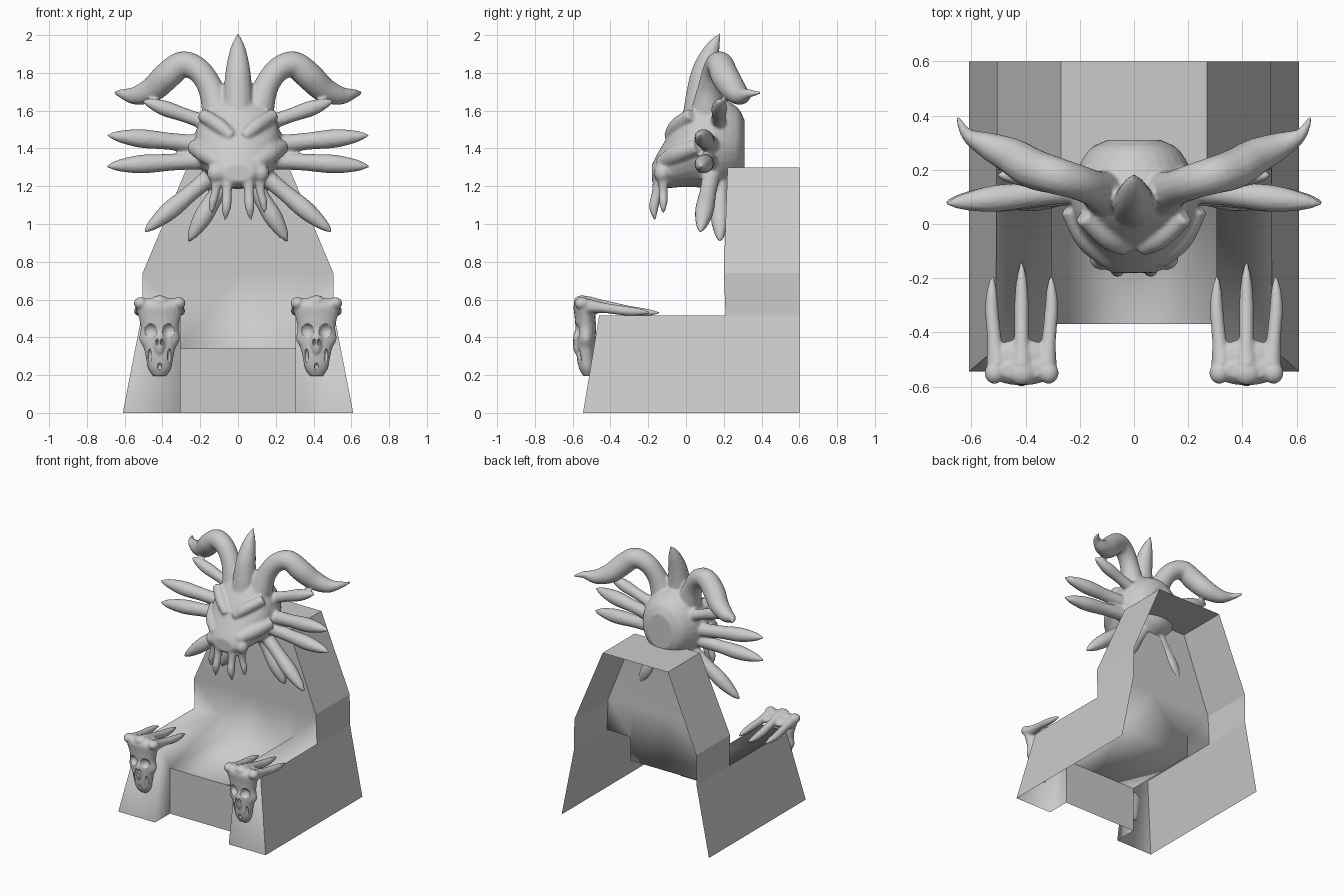
import bpy, bmesh, math
from mathutils import Vector

if "Cube" in bpy.data.objects:
    bpy.data.objects.remove(bpy.data.objects["Cube"])

X, Y, Z = Vector((1, 0, 0)), Vector((0, 1, 0)), Vector((0, 0, 1))


def loft(bm, rings, n=20):
    """Closed skin through elliptical rings (centre, u half axis, v half axis)."""
    loops = []
    for c, u, v in rings:
        loops.append([bm.verts.new(c + u * math.cos(2 * math.pi * i / n) + v * math.sin(2 * math.pi * i / n))
                      for i in range(n)])
    for a, b in zip(loops, loops[1:]):
        for i in range(n):
            j = (i + 1) % n
            bm.faces.new((a[i], a[j], b[j], b[i]))
    bm.faces.new(loops[0][::-1])
    bm.faces.new(loops[-1])


def spline(pts, steps=5):
    """Catmull-Rom through tuples of any length."""
    p = [Vector(q) for q in pts]
    p = [p[0] * 2 - p[1]] + p + [p[-1] * 2 - p[-2]]
    out = []
    for a, b, c, d in zip(p, p[1:], p[2:], p[3:]):
        for s in range(steps):
            t = s / steps
            out.append(0.5 * (2 * b + (c - a) * t + (2 * a - 5 * b + 4 * c - d) * t * t
                              + (3 * b - a - 3 * c + d) * t ** 3))
    return out + [p[-2]]


def tube(bm, pts, both=True):
    """Tapering horn through (x, y, z, radius) points, mirrored in x if asked."""
    path = spline(pts)
    for s in ((1, -1) if both else (1,)):
        pos = [Vector((q[0] * s, q[1], q[2])) for q in path]
        rings, u = [], None
        for i, c in enumerate(pos):
            d = (pos[min(i + 1, len(pos) - 1)] - pos[max(i - 1, 0)]).normalized()
            u = (u if u else (Y if abs(d.y) < 0.8 else X))
            u = (u - d * u.dot(d)).normalized()
            r = max(path[i][3], 0.003)
            rings.append((c, u * r, d.cross(u) * r))
        loft(bm, rings, 14)


def blob(bm, c, r, both=True):
    for s in ((1, -1) if both else (1,)):
        vs = bmesh.ops.create_uvsphere(bm, u_segments=20, v_segments=12, radius=1)['verts']
        for v in vs:
            v.co = Vector((v.co.x * r[0] + c[0] * s, v.co.y * r[1] + c[1], v.co.z * r[2] + c[2]))


def make(name, bm):
    bmesh.ops.recalc_face_normals(bm, faces=bm.faces)
    me = bpy.data.meshes.new(name)
    bm.to_mesh(me)
    bm.free()
    ob = bpy.data.objects.new(name, me)
    bpy.context.collection.objects.link(ob)
    return ob


def fuse(ob, voxel, cutter=None):
    """Melt overlapping parts into one skin, carve, and bake the result."""
    m = ob.modifiers.new("melt", 'REMESH')
    m.mode, m.voxel_size = 'VOXEL', voxel
    m = ob.modifiers.new("soften", 'SMOOTH')
    m.iterations, m.factor = 3, 0.5
    if cutter:
        m = ob.modifiers.new("carve", 'BOOLEAN')
        m.operation, m.object, m.solver = 'DIFFERENCE', cutter, 'EXACT'
    dg = bpy.context.evaluated_depsgraph_get()
    me = bpy.data.meshes.new_from_object(ob.evaluated_get(dg))
    ob.modifiers.clear()
    ob.data = me
    if cutter:
        bpy.data.objects.remove(cutter)
    for p in me.polygons:
        p.use_smooth = True


# Throne: open shell, half of it mirrored
P = dict(
    A=(.61, -.545, 0), B=(.305, -.545, 0), C=(.51, -.46, .515), D=(.305, -.46, .515),
    e=(0, -.37, 0), E=(.305, -.37, 0), f=(0, -.37, .34), F=(.305, -.37, .34),
    g=(0, .22, .34), G=(.305, .22, .34), H=(.305, .22, .515), I=(.507, .21, .515),
    J=(.507, .6, .515), K=(.61, .6, 0), L=(.505, .2, .74), R=(.505, .6, .74),
    N=(.305, .2, .74), l=(0, .2, .74), M=(.27, .22, 1.3), S=(.27, .6, 1.3),
    m=(0, .22, 1.3), s=(0, .6, 1.3))
bm = bmesh.new()
V = {k: bm.verts.new(c) for k, c in P.items()}
FLAT = ("AKJIC", "IJRL", "LRSM", "MSsm", "eEFf")
for key in FLAT + ("ABDC", "BEFD", "FGHD", "CDHI", "fFGg", "gGHNl", "HILN", "NLM", "lNMm"):
    bm.faces.new([V[k] for k in key]).smooth = key not in FLAT
dup = bmesh.ops.duplicate(bm, geom=bm.verts[:] + bm.edges[:] + bm.faces[:])['geom']
for v in dup:
    if isinstance(v, bmesh.types.BMVert):
        v.co.x *= -1
bmesh.ops.remove_doubles(bm, verts=bm.verts, dist=1e-4)
make("throne_shell", bm)

# Beast head: skull lofted back to front (y, centre z, half width, half height)
bm = bmesh.new()
prof = [(.31, 1.42, .10, .13), (.27, 1.43, .17, .19), (.16, 1.43, .225, .245), (.05, 1.43, .225, .235),
        (-.03, 1.385, .20, .19), (-.10, 1.325, .155, .135), (-.155, 1.285, .12, .08), (-.18, 1.27, .08, .045)]
loft(bm, [(Vector((0, y, z)), X * w, Z * h) for y, z, w, h in spline(prof, 3)], 28)
# brows and cheeks
tube(bm, [(.03, -.09, 1.46, .03), (.10, -.05, 1.52, .04), (.19, .03, 1.58, .035)])
tube(bm, [(.09, -.13, 1.32, .04), (.17, -.05, 1.37, .05), (.235, .06, 1.41, .04)])
blob(bm, (.12, -.125, 1.27), (.045, .045, .05))
# crest spike and curled horns
tube(bm, [(0, .07, 1.56, .09), (0, .08, 1.70, .077), (0, .10, 1.82, .065), (0, .14, 1.93, .04),
          (0, .18, 2.01, .004)], False)
tube(bm, [(.10, .11, 1.58, .09), (.145, .13, 1.72, .068), (.21, .155, 1.815, .066), (.295, .18, 1.845, .07),
          (.375, .205, 1.785, .075), (.45, .25, 1.715, .068), (.54, .29, 1.68, .05),
          (.615, .33, 1.69, .025), (.655, .40, 1.695, .006)])
# frill spikes around the head: base and tip, swelling in between
for a, b, r in [((.15, .17, 1.53), (.51, .18, 1.655), .042), ((.17, .13, 1.42), (.695, .075, 1.47), .05),
                ((.15, .12, 1.34), (.70, .08, 1.305), .05), ((.10, .14, 1.29), (.50, .075, .955), .05),
                ((.04, .18, 1.28), (.265, .18, .905), .05)]:
    a, b = Vector(a), Vector(b)
    sag = (0, .35, .65, .88, 1)
    tube(bm, [(*a.lerp(b, t), r * k) for t, k in zip(sag, (1, .9, 1, .6, .08))])
# chin tusks
tube(bm, [(.055, -.14, 1.27, .035), (.058, -.155, 1.17, .026), (.062, -.17, 1.09, .026), (.068, -.165, 1.02, .006)])
tube(bm, [(.12, -.12, 1.27, .035), (.118, -.12, 1.18, .024), (.135, -.12, 1.11, .022), (.14, -.12, 1.055, .006)])
fuse(make("beast_head", bm), .010)

# Armrest ornaments: skull in front, three claws lying on the arm
for side, name in ((1, "right"), (-1, "left")):
    bm = bmesh.new()
    cx = .415 * side
    # face lofted top to bottom (z, centre y, half width, half depth)
    face = [(.605, -.54, .08, .03), (.57, -.54, .125, .055), (.51, -.535, .112, .055), (.45, -.53, .10, .055),
            (.39, -.53, .108, .05), (.345, -.53, .085, .05), (.29, -.53, .072, .048), (.235, -.525, .06, .042),
            (.195, -.52, .035, .025)]
    loft(bm, [(Vector((0, y, z)), X * w, Y * d) for z, y, w, d in spline(face, 3)])
    blob(bm, (.10, -.55, .58), (.037, .04, .033))
    blob(bm, (0, -.55, .59), (.05, .045, .032), False)
    blob(bm, (0, -.575, .375), (.03, .025, .07), False)
    blob(bm, (0, -.50, .56), (.125, .075, .037), False)
    tube(bm, [(0, -.52, .575, .045), (0, -.43, .568, .028), (0, -.30, .54, .027), (0, -.21, .532, .02),
              (0, -.14, .53, .005)], False)
    tube(bm, [(.09, -.52, .565, .04), (.10, -.43, .555, .027), (.11, -.32, .54, .025), (.11, -.25, .535, .019),
              (.108, -.19, .53, .005)])
    for v in bm.verts:
        v.co.x += cx
    # eye sockets, nose and mouth gaps
    cut = bmesh.new()
    blob(cut, (.052, -.60, .435), (.042, .05, .042))
    blob(cut, (.012, -.61, .375), (.009, .03, .02))
    blob(cut, (.052, -.585, .30), (.012, .04, .045))
    blob(cut, (0, -.58, .245), (.012, .03, .02), False)
    for v in cut.verts:
        v.co.x += cx
    fuse(make(name + "_arm_skull_claw", bm), .007, make("socket_cutter", cut))
